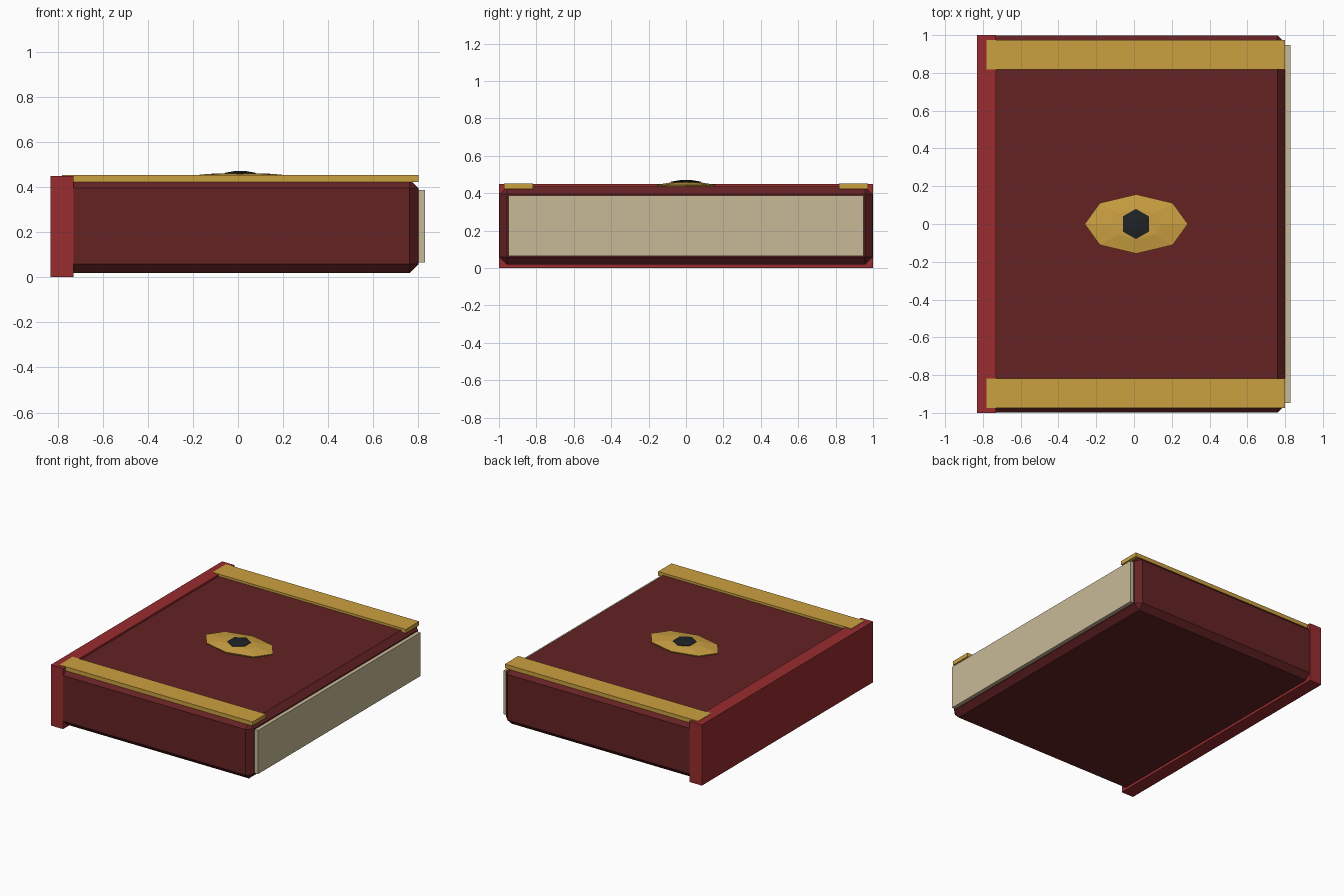
import bpy, bmesh, math

if "Cube" in bpy.data.objects:
    bpy.data.objects.remove(bpy.data.objects["Cube"])


def material(name, rgb):
    m = bpy.data.materials.new(name)
    m.diffuse_color = (*rgb, 1)
    m.use_nodes = True
    m.node_tree.nodes["Principled BSDF"].inputs["Base Color"].default_value = m.diffuse_color
    return m


COVER = material("dark red leather", (0.128, 0.016, 0.0175))
SPINE = material("bright red leather", (0.32, 0.025, 0.028))
GOLD = material("gold", (0.60, 0.355, 0.053))
PAPER = material("paper", (0.58, 0.49, 0.31))
GEM = material("black gem", (0.014, 0.017, 0.019))


def finish(name, bm, mat):
    bmesh.ops.recalc_face_normals(bm, faces=bm.faces)
    mesh = bpy.data.meshes.new(name)
    bm.to_mesh(mesh)
    bm.free()
    mesh.materials.append(mat)
    ob = bpy.data.objects.new(name, mesh)
    bpy.context.collection.objects.link(ob)
    return ob


def box(name, lo, hi, mat, bevel=0):
    bm = bmesh.new()
    bmesh.ops.create_cube(bm, size=1)
    for v in bm.verts:
        v.co = [(a + b) / 2 + c * (b - a) for a, b, c in zip(lo, hi, v.co)]
    if bevel:
        bmesh.ops.bevel(bm, geom=bm.edges[:], offset=bevel, segments=1,
                        profile=0.5, affect='EDGES')
    return finish(name, bm, mat)


def dome(name, sides, turn, rings, cx, mat):
    """Stack of elliptical rings (rx, ry, z), capped at both ends."""
    bm = bmesh.new()
    loops = []
    for rx, ry, z in rings:
        angles = [turn + 2 * math.pi * i / sides for i in range(sides)]
        loops.append([bm.verts.new((cx + rx * math.cos(a), ry * math.sin(a), z)) for a in angles])
    for a, b in zip(loops, loops[1:]):
        for i in range(sides):
            j = (i + 1) % sides
            bm.faces.new((a[i], a[j], b[j], b[i]))
    bm.faces.new(loops[0])
    bm.faces.new(loops[-1])
    return finish(name, bm, mat)


# Book body with chamfered edges, and the taller spine block
box("cover", (-0.80, -0.998, 0.018), (0.80, 0.998, 0.435), COVER, 0.04)
box("spine", (-0.83, -1, 0), (-0.73, 1, 0.449), SPINE)

# Page block showing at the fore edge
box("pages", (0.70, -0.948, 0.065), (0.828, 0.948, 0.387), PAPER)

# Gold straps across the front cover
for side, y0, y1 in (("front", -0.973, -0.817), ("back", 0.817, 0.973)):
    box(side + "_strap", (-0.78, y0, 0.422), (0.80, y1, 0.452), GOLD)

# Emblem: shallow eight-sided dome with a six-sided gem
dome("emblem", 8, 0, [(0.262, 0.15, 0.43), (0.273, 0.157, 0.445),
                      (0.14, 0.08, 0.458), (0.05, 0.03, 0.46)], 0.012, GOLD)
dome("gem", 6, math.pi / 2, [(0.08, 0.08, 0.448), (0.08, 0.08, 0.462),
                             (0.03, 0.03, 0.470)], 0.01, GEM)
